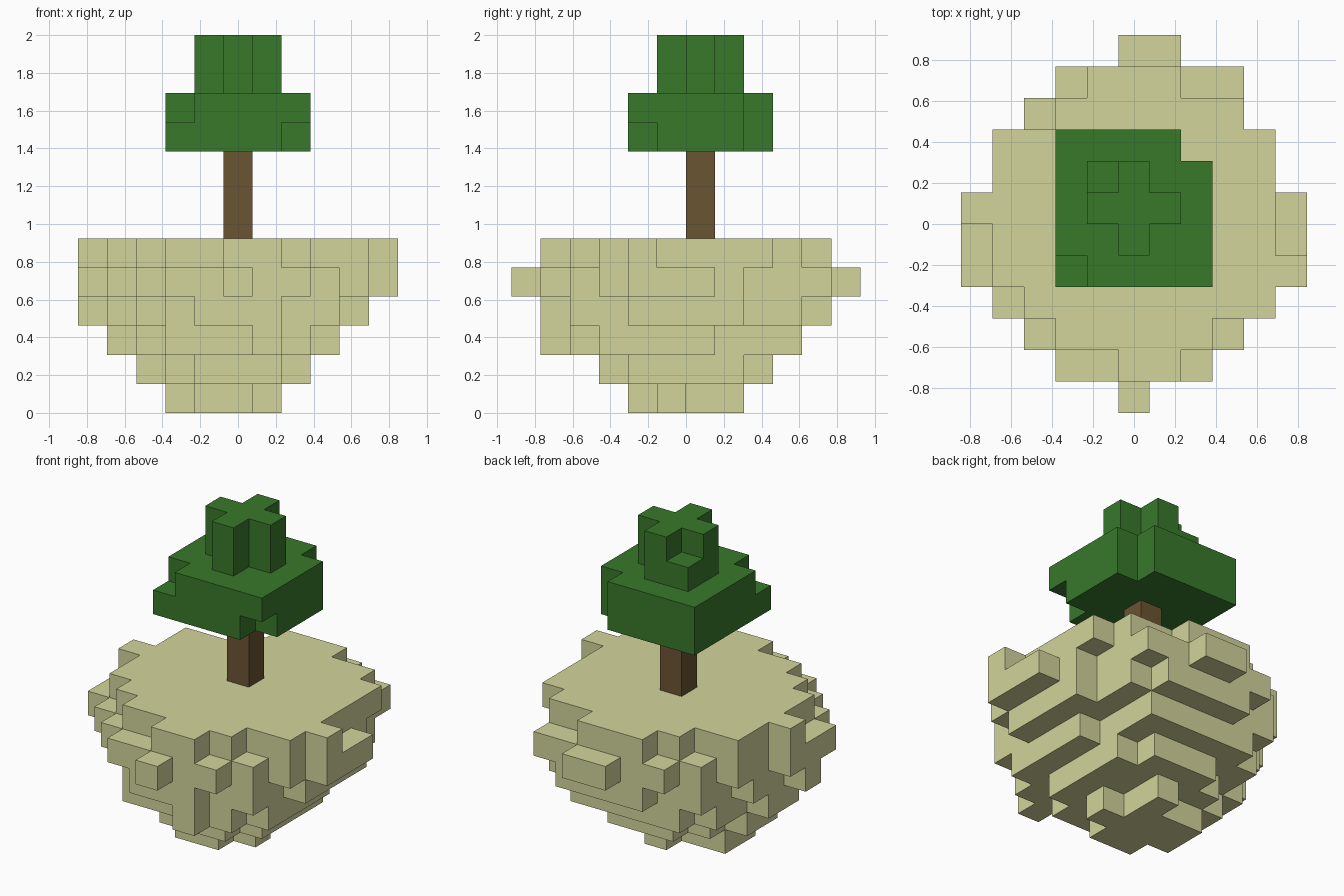
import bpy
import bmesh
from mathutils import Vector

cube = bpy.data.objects.get("Cube")
if cube:
    bpy.data.objects.remove(cube, do_unlink=True)

UNIT = 2 / 13                    # edge of one block
ORIGIN = Vector((5.5, 6, 0))     # grid position of the model centre


def make_material(name, colour):
    mat = bpy.data.materials.new(name)
    mat.use_nodes = True
    mat.diffuse_color = (*colour, 1)
    for node in mat.node_tree.nodes:
        if node.type == 'BSDF_PRINCIPLED':
            node.inputs["Base Color"].default_value = (*colour, 1)
            node.inputs["Roughness"].default_value = 0.9
    return mat


def layer(height, first_row, spans):
    """Blocks of one layer: each span is the first and last block in a row."""
    return {(x, first_row + row, height)
            for row, (start, end) in enumerate(spans)
            for x in range(start, end + 1)}


def box(start, end):
    """All blocks between two opposite corner blocks."""
    return {(x, y, z)
            for x in range(start[0], end[0] + 1)
            for y in range(start[1], end[1] + 1)
            for z in range(start[2], end[2] + 1)}


def build_blocks(name, blocks, material):
    """Join blocks into one shell that has only the outer faces."""
    bm = bmesh.new()
    corners = {}

    def corner(point):
        key = tuple(round(c) for c in point)
        if key not in corners:
            corners[key] = bm.verts.new((Vector(key) - ORIGIN) * UNIT)
        return corners[key]

    for block in sorted(blocks):
        for axis in range(3):
            for side in (0, 1):
                neighbour = list(block)
                neighbour[axis] += 2 * side - 1
                if tuple(neighbour) in blocks:
                    continue
                u, v = Vector(), Vector()
                u[(axis + 1) % 3] = 1
                v[(axis + 2) % 3] = 1
                base = Vector(block)
                base[axis] += side
                ring = [base, base + u, base + u + v, base + v]
                if side == 0:
                    ring.reverse()
                bm.faces.new([corner(p) for p in ring])

    mesh = bpy.data.meshes.new(name)
    bm.to_mesh(mesh)
    bm.free()
    mesh.materials.append(material)
    obj = bpy.data.objects.new(name, mesh)
    bpy.context.collection.objects.link(obj)
    return obj


sand = make_material("sand", (0.65, 0.66, 0.33))
bark = make_material("bark brown", (0.145, 0.090, 0.032))
leaf = make_material("leaf green", (0.040, 0.190, 0.024))

# Floating island: rough bowl of stacked layers, from the bottom up
island = set()
island |= layer(0, 4, [(4, 5), (3, 6), (3, 5), (5, 5)])
island |= layer(1, 3, [(4, 6), (3, 7), (2, 7), (2, 7), (3, 7), (4, 6)])
island |= layer(2, 1, [(6, 6), (3, 7), (3, 8), (2, 8), (1, 8),
                       (1, 8), (2, 7), (2, 7), (3, 7)])
island |= layer(3, 1, [(4, 6), (3, 8), (2, 8), (1, 9), (0, 9),
                       (1, 9), (1, 9), (2, 8), (2, 8), (4, 7)])
island |= layer(4, 0, [(5, 5), (3, 7), (2, 8), (1, 9), (0, 10), (0, 10),
                       (0, 10), (1, 9), (1, 8), (2, 8), (3, 8), (5, 6)])
island |= layer(5, 1, [(5, 6), (3, 7), (2, 9), (1, 10), (1, 9),
                       (0, 9), (1, 9), (1, 9), (3, 8), (4, 6)])
build_blocks("island", island, sand)

# Trunk
build_blocks("trunk", box((5, 6, 6), (5, 6, 8)), bark)

# Foliage: wide slab with chipped corners, and a cross-shaped crown
slab = box((3, 4, 9), (7, 8, 10))
slab -= {(7, 8, 9), (7, 8, 10), (3, 4, 10), (7, 4, 9)}
crown = box((4, 6, 11), (6, 6, 12)) | box((5, 5, 11), (5, 7, 12))
crown.add((4, 7, 11))
build_blocks("foliage", slab | crown, leaf)
